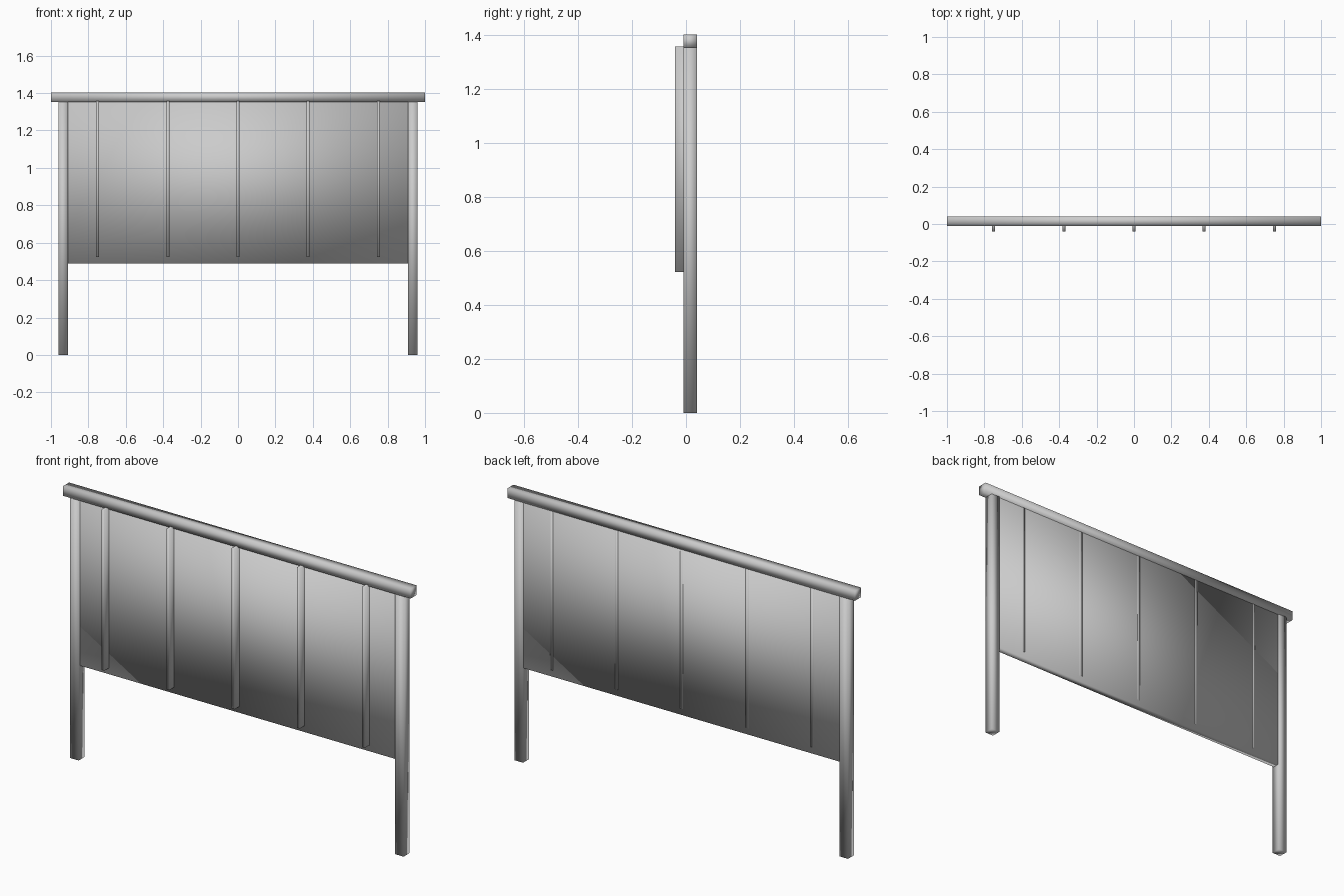
import bpy

if "Cube" in bpy.data.objects:
    bpy.data.objects.remove(bpy.data.objects["Cube"])


def box(name, x, y, z):
    """Smooth-shaded box from (min, max) ranges."""
    bpy.ops.mesh.primitive_cube_add(size=1, location=[sum(r) / 2 for r in (x, y, z)])
    ob = bpy.context.object
    ob.name = name
    ob.scale = [r[1] - r[0] for r in (x, y, z)]
    bpy.ops.object.transform_apply(location=False, rotation=False, scale=True)
    bpy.ops.object.shade_smooth()
    return ob


# Top rail
box("top_rail", (-1, 1), (-0.01, 0.04), (1.353, 1.403))

# Posts at both ends
for side, cx in (("left", -0.935), ("right", 0.935)):
    box(side + "_post", (cx - 0.025, cx + 0.025), (-0.01, 0.04), (0, 1.355))

# Panel between the posts
box("panel", (-0.91, 0.91), (0.0, 0.035), (0.49, 1.355))

# Vertical battens, flush through to the back of the panel
for i in range(5):
    cx = -0.75 + i * 0.375
    box(f"batten_{i + 1}", (cx - 0.008, cx + 0.008), (-0.04, 0.036), (0.523, 1.358))
